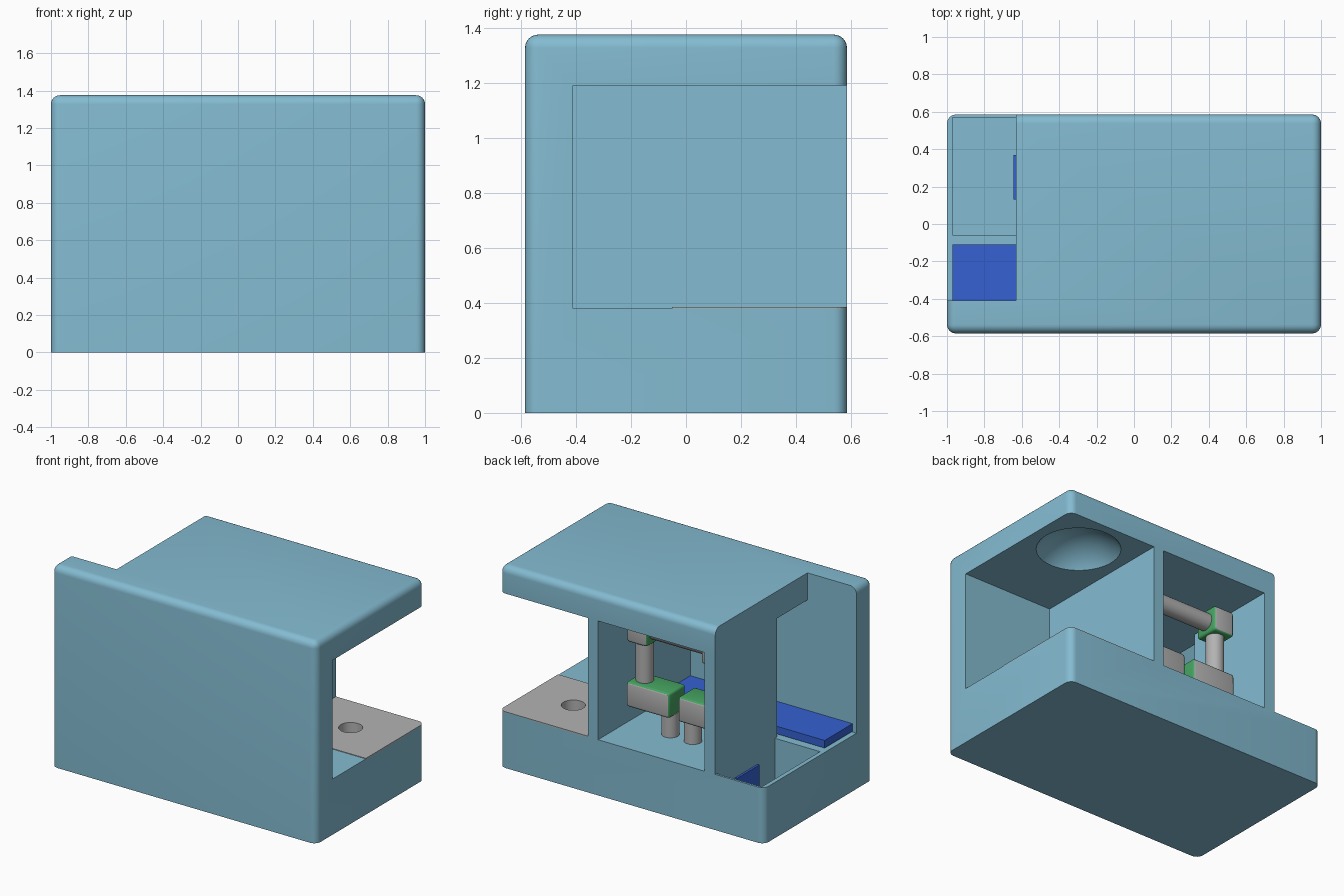
import bpy
import bmesh
import math
from mathutils import Matrix, Vector

cube = bpy.data.objects.get("Cube")
if cube:
    bpy.data.objects.remove(cube, do_unlink=True)


def material(name, rgb):
    m = bpy.data.materials.new(name)
    m.use_nodes = True
    m.diffuse_color = (*rgb, 1)
    m.node_tree.nodes["Principled BSDF"].inputs["Base Color"].default_value = (*rgb, 1)
    return m


shell_blue = material("light_blue", (0.23, 0.50, 0.64))
grey = material("grey", (0.45, 0.45, 0.45))
deep_blue = material("deep_blue", (0.035, 0.12, 0.64))
green = material("green", (0.06, 0.37, 0.12))


def make(name, bm, *mats):
    mesh = bpy.data.meshes.new(name)
    bmesh.ops.recalc_face_normals(bm, faces=bm.faces)
    bm.to_mesh(mesh)
    bm.free()
    for m in mats:
        mesh.materials.append(m)
    ob = bpy.data.objects.new(name, mesh)
    bpy.context.scene.collection.objects.link(ob)
    return ob


def box(name, lo, hi, *mats, pick=None, radius=0, segments=3):
    """Box between two corners; edges accepted by pick are rounded."""
    bm = bmesh.new()
    bmesh.ops.create_cube(bm, size=1)
    for v in bm.verts:
        v.co = Vector(b if c > 0 else a for a, b, c in zip(lo, hi, v.co))
    if radius:
        edges = [e for e in bm.edges if pick is None or pick(e)]
        bmesh.ops.bevel(bm, geom=edges, offset=radius, segments=segments,
                        profile=0.5, affect='EDGES')
    return make(name, bm, *mats)


def prism(name, outline, z0, z1):
    bm = bmesh.new()
    face = bm.faces.new([bm.verts.new((x, y, z0)) for x, y in outline])
    top = bmesh.ops.extrude_face_region(bm, geom=[face])["geom"]
    bmesh.ops.translate(bm, vec=(0, 0, z1 - z0),
                        verts=[g for g in top if isinstance(g, bmesh.types.BMVert)])
    return make(name, bm)


def pipe(name, start, end, radius, *mats):
    a, b = Vector(start), Vector(end)
    turn = (b - a).to_track_quat('Z', 'Y').to_matrix().to_4x4()
    bm = bmesh.new()
    bmesh.ops.create_cone(bm, cap_ends=True, segments=32, radius1=radius, radius2=radius,
                          depth=(b - a).length, matrix=Matrix.Translation((a + b) / 2) @ turn)
    return make(name, bm, *mats)


def activate(ob):
    bpy.ops.object.select_all(action='DESELECT')
    ob.select_set(True)
    bpy.context.view_layer.objects.active = ob


def smooth(ob):
    activate(ob)
    bpy.ops.object.shade_smooth_by_angle(angle=math.radians(32))


def cut(ob, cutters):
    activate(ob)
    for c in cutters:
        c.hide_render = True
        mod = ob.modifiers.new("cut", 'BOOLEAN')
        mod.operation = 'DIFFERENCE'
        mod.solver = 'EXACT'
        mod.object = c
        bpy.ops.object.modifier_apply(modifier=mod.name)
    return cutters


FLOOR, CEIL, BACK, INNER = 0.38, 1.19, 0.585, -0.41
CX, CY = 0.665, 0.265   # axis of the dish and the drain


def vertical(e):
    return abs(e.verts[0].co.z - e.verts[1].co.z) > 0.1


def outer_edge(e):
    return vertical(e) or min(v.co.z for v in e.verts) > 1


# Housing: rounded block with rooms cut out
housing = box("housing", (-1, -BACK, 0), (1, BACK, 1.375), shell_blue, grey,
              pick=outer_edge, radius=0.048, segments=6)
rooms = prism("rooms_cutter", [(-1.2, 1), (-1.2, INNER), (0.254, INNER), (0.254, 1),
                               (-0.55, 1), (-0.55, -0.08), (-0.63, -0.08), (-0.63, 1)],
              FLOOR, CEIL)
bay = box("bay_cutter", (0.33, INNER, FLOOR), (1.2, 1, CEIL))
notch = box("notch_cutter", (-1.2, INNER, 0.8), (-0.63, 1, 2))
pit = box("pit_cutter", (-0.97, -0.06, 0.03), (-0.63, 0.57, 0.6))
drain = pipe("drain_cutter", (CX, CY, 0.18), (CX, CY, 0.6), 0.075)
bm = bmesh.new()
bmesh.ops.create_uvsphere(bm, u_segments=48, v_segments=32, radius=0.325,
                          matrix=Matrix.Translation((CX, CY, 0.995)))
dish = make("dish_cutter", bm)
cutters = cut(housing, [rooms, bay, notch, pit, drain, dish])

# The drain lining is grey
for p in housing.data.polygons:
    off = (p.center.xy - Vector((CX, CY))).length
    if off < 0.08 and 0.1 < p.center.z < FLOOR - 0.01:
        p.material_index = 1
smooth(housing)

# Grey floor plate in the open bay
plate = box("bay_floor_plate", (0.33, -0.05, FLOOR - 0.004), (1, BACK, FLOOR + 0.004), grey,
            pick=lambda e: vertical_corner(e), radius=0) 


def round_corner(ob):
    """Round the plate corner that follows the housing."""
    bm = bmesh.new()
    bm.from_mesh(ob.data)
    edges = [e for e in bm.edges
             if all(v.co.x > 0.99 and v.co.y > 0.5 for v in e.verts)]
    bmesh.ops.bevel(bm, geom=edges, offset=0.048, segments=6, profile=0.5, affect='EDGES')
    bm.to_mesh(ob.data)
    bm.free()


round_corner(plate)
cut(plate, [drain])
for c in cutters:
    bpy.data.objects.remove(c, do_unlink=True)

# Blue board running through the side opening, and the panel in the pit
box("circuit_board", (-0.97, INNER, 0.385), (0.254, -0.11, 0.437), deep_blue)
box("pit_panel", (-0.645, 0.13, 0.03), (-0.63, 0.37, 0.275), deep_blue)


# Pipework: mirrored valves, elbows and pipes about the room's middle
def block(name, lo, hi):
    ob = box(name, lo, hi, green, grey, radius=0.016)
    for p in ob.data.polygons:
        p.material_index = int(p.normal.y > 0.95)
    smooth(ob)


MID, PY, R = -0.15, 0.26, 0.057
for side, s in (("left", 1), ("right", -1)):
    def span(a, b):
        return sorted((MID + s * a, MID + s * b))
    x0, x1 = span(0.033, 0.358)
    block(side + "_valve", (x0, PY - 0.09, 0.53), (x1, PY + 0.09, 0.70))
    x0, x1 = span(0.205, 0.358)
    block(side + "_elbow", (x0, PY - 0.085, 0.97), (x1, PY + 0.085, 1.14))
    riser, leg = MID + s * 0.278, MID + s * 0.085
    smooth(pipe(side + "_riser", (riser, PY, 0.69), (riser, PY, 0.98), R, grey))
    smooth(pipe(side + "_leg", (leg, PY, FLOOR - 0.02), (leg, PY, 0.54), R, grey))
smooth(pipe("cross_pipe", (MID - 0.21, PY, 1.055), (MID + 0.21, PY, 1.055), R, grey))
